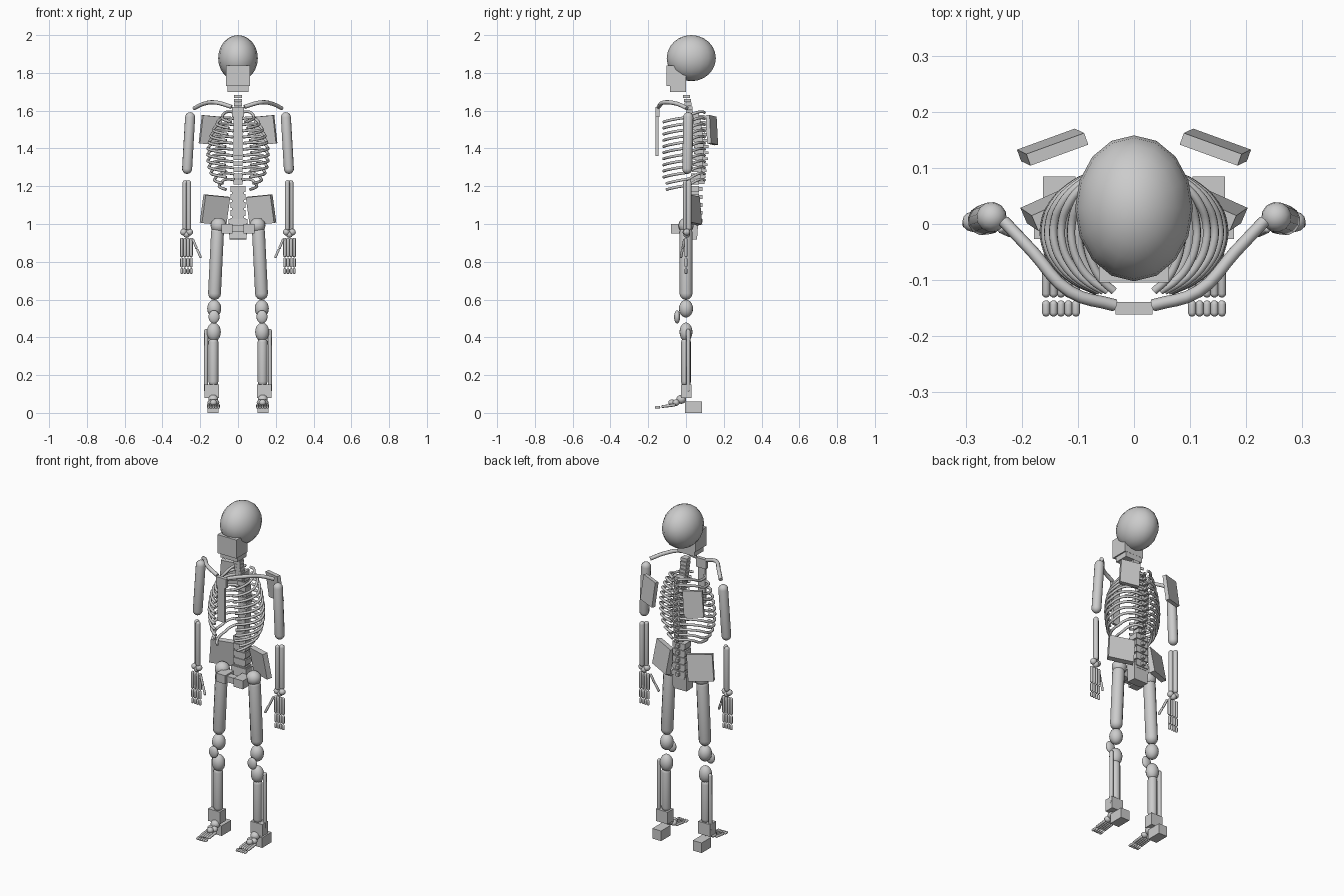
import bpy, bmesh
from math import sin, cos, pi, radians
from mathutils import Vector

if "Cube" in bpy.data.objects:
    bpy.data.objects.remove(bpy.data.objects["Cube"])


def finish(bm, name, smooth):
    bmesh.ops.recalc_face_normals(bm, faces=bm.faces[:])
    for f in bm.faces:
        f.smooth = smooth
    me = bpy.data.meshes.new(name)
    bm.to_mesh(me)
    bm.free()
    ob = bpy.data.objects.new(name, me)
    bpy.context.collection.objects.link(ob)
    return ob


def box(name, loc, size, rot=(0, 0, 0), taper=1.0):
    bm = bmesh.new()
    bmesh.ops.create_cube(bm, size=1)
    for v in bm.verts:
        k = taper if v.co.z < 0 else 1
        v.co = Vector((v.co.x * size[0] * k, v.co.y * size[1], v.co.z * size[2]))
    ob = finish(bm, name, False)
    ob.location = loc
    ob.rotation_euler = [radians(a) for a in rot]
    return ob


def ball(name, loc, r, seg=16, rings=12):
    bm = bmesh.new()
    bmesh.ops.create_uvsphere(bm, u_segments=seg, v_segments=rings, radius=1)
    for v in bm.verts:
        v.co = Vector((v.co.x * r[0], v.co.y * r[1], v.co.z * r[2]))
    ob = finish(bm, name, True)
    ob.location = loc
    return ob


def capsule(name, p, q, r, seg=12):
    # rounded rod whose outer tips are p and q
    p, q = Vector(p), Vector(q)
    length = (q - p).length
    prof = [(r * sin(a), r - r * cos(a)) for a in [i * pi / 8 for i in range(5)]]
    prof += [(x, length - z) for x, z in reversed(prof)]
    bm = bmesh.new()
    vs = [bm.verts.new((x, 0, z)) for x, z in prof]
    es = [bm.edges.new(e) for e in zip(vs, vs[1:])]
    bmesh.ops.spin(bm, geom=vs + es, cent=(0, 0, 0), axis=(0, 0, 1),
                   angle=2 * pi, steps=seg, use_merge=False)
    bmesh.ops.remove_doubles(bm, verts=bm.verts[:], dist=1e-5)
    ob = finish(bm, name, True)
    ob.location = p
    ob.rotation_euler = (q - p).to_track_quat('Z', 'Y').to_euler()
    return ob


def tube(name, pts, r):
    cu = bpy.data.curves.new(name, 'CURVE')
    cu.dimensions = '3D'
    cu.bevel_depth = r
    cu.bevel_resolution = 2
    cu.use_fill_caps = True
    cu.resolution_u = 4
    sp = cu.splines.new('BEZIER')
    sp.bezier_points.add(len(pts) - 1)
    for b, p in zip(sp.bezier_points, pts):
        b.co = p
        b.handle_left_type = b.handle_right_type = 'AUTO'
    ob = bpy.data.objects.new(name, cu)
    bpy.context.collection.objects.link(ob)
    return ob


# skull and jaw
ball("cranium", (0, 0.028, 1.878), (0.105, 0.13, 0.122))
box("face_block", (0, -0.052, 1.785), (0.125, 0.105, 0.11))
box("jaw", (0, -0.043, 1.715), (0.11, 0.085, 0.03))

# spine: neck, chest and lower back
for i in range(7):
    box("neck_vertebra", (0, 0.003 + 0.004 * i, 1.675 - 0.021 * i), (0.04, 0.037, 0.018))
for i in range(12):
    z, y = 1.575 - 0.032 * i, 0.045 + 0.022 * sin(pi * i / 11)
    box("chest_vertebra", (0, y, z), (0.05, 0.05, 0.026))
    box("chest_spine_process", (0, y + 0.035, z - 0.005), (0.014, 0.035, 0.014))
for i in range(5):
    z = 1.185 - 0.042 * i
    box("lumbar_vertebra", (0, 0.04, z), (0.082, 0.06, 0.032))
    box("lumbar_disc", (0, 0.04, z - 0.021), (0.066, 0.05, 0.012))
    box("lumbar_spine_process", (0, 0.072, z), (0.018, 0.03, 0.02))

# breastbone
box("manubrium", (0, -0.15, 1.593), (0.066, 0.022, 0.055))
box("breastbone", (0, -0.153, 1.464), (0.046, 0.015, 0.208))

# pelvis base
box("sacrum", (0, 0.032, 0.972), (0.1, 0.06, 0.105), (-4, 0, 0), 0.9)
box("pubic_joint", (0, -0.045, 0.975), (0.06, 0.04, 0.035))

widths = [0.085, 0.112, 0.13, 0.144, 0.153, 0.159, 0.161, 0.16, 0.154, 0.144, 0.125, 0.1]
for s in (-1, 1):
    def M(x, y, z):
        return (s * x, y, z)

    # ribs
    for i, w in enumerate(widths):
        end = 155 if i < 10 else 140
        pts = []
        for k in range(9):
            f = k / 8
            t = radians(10 + (end - 10) * f)
            z = 1.59 - 0.0325 * i + 0.015 * sin(pi * min(1, f * 2)) - 0.05 * f
            pts.append(M(w * sin(t), -0.015 + 0.115 * cos(t), z))
        tube("rib", pts, 0.0075)

    # shoulder girdle
    tube("collarbone", [M(0.034, -0.145, 1.62), M(0.115, -0.12, 1.643),
                        M(0.18, -0.05, 1.637), M(0.232, 0.005, 1.613)], 0.011)
    box("shoulder_blade", M(0.145, 0.137, 1.497), (0.11, 0.022, 0.15), (5, s * -5, s * -20))

    # arm
    capsule("upper_arm", M(0.252, 0.013, 1.592), M(0.271, 0.006, 1.265), 0.027)
    capsule("forearm_outer", M(0.279, 0.014, 1.232), M(0.279, 0.014, 0.965), 0.015)
    capsule("forearm_inner", M(0.261, -0.002, 1.232), M(0.261, -0.002, 0.965), 0.013)
    for x, y, z in ((0.272, 0.004, 0.945), (0.288, 0.004, 0.957), (0.256, 0.0, 0.957)):
        ball("wrist_bone", M(x, y, z), (0.018, 0.018, 0.018), 12, 8)

    # hand
    for j in range(4):
        x = 0.248 + 0.0167 * j
        for a, b, r in ((0.927, 0.824, 0.0085), (0.822, 0.77, 0.008), (0.767, 0.735, 0.0075)):
            capsule("finger_bone", M(x, 0, a), M(x, 0, b), r, 8)
    capsule("thumb_base", M(0.24, -0.008, 0.922), M(0.218, -0.018, 0.868), 0.007, 8)
    capsule("thumb_tip", M(0.217, -0.018, 0.868), M(0.196, -0.028, 0.82), 0.007, 8)

    # hip plate and front pelvis block
    box("hip_plate", M(0.122, 0.037, 1.075), (0.142, 0.03, 0.15), (8, s * -5, s * -24))
    box("pubic_block", M(0.058, -0.04, 0.976), (0.06, 0.08, 0.05))

    # leg
    ball("hip_ball", M(0.103, 0, 0.992), (0.042, 0.04, 0.041))
    capsule("thigh", M(0.107, 0, 0.99), M(0.126, 0, 0.598), 0.034)
    ball("thigh_knuckle", M(0.126, 0, 0.552), (0.037, 0.037, 0.047))
    ball("kneecap", M(0.127, -0.047, 0.508), (0.029, 0.016, 0.035))
    ball("shin_head", M(0.128, 0, 0.428), (0.037, 0.034, 0.05))
    capsule("shin", M(0.13, 0, 0.4), M(0.13, 0, 0.14), 0.026)
    capsule("calf_bone", M(0.168, 0.012, 0.445), M(0.17, 0.012, 0.11), 0.011, 8)

    # foot
    box("ankle", M(0.139, 0.001, 0.115), (0.078, 0.055, 0.072))
    box("heel", M(0.133, 0.04, 0.03), (0.058, 0.09, 0.06))
    ball("ankle_ball", M(0.131, -0.025, 0.072), (0.026, 0.026, 0.024))
    for x, y in ((0.118, -0.053), (0.142, -0.053), (0.13, -0.075)):
        ball("midfoot_bone", M(x, y, 0.054), (0.019, 0.019, 0.017), 12, 8)
    for j in range(5):
        x = 0.1035 + 0.0133 * j
        capsule("foot_bone", M(x, -0.055, 0.042), M(x, -0.131, 0.033), 0.0075, 8)
        capsule("toe_bone", M(x, -0.136, 0.03), M(x, -0.165, 0.029), 0.0072, 8)
